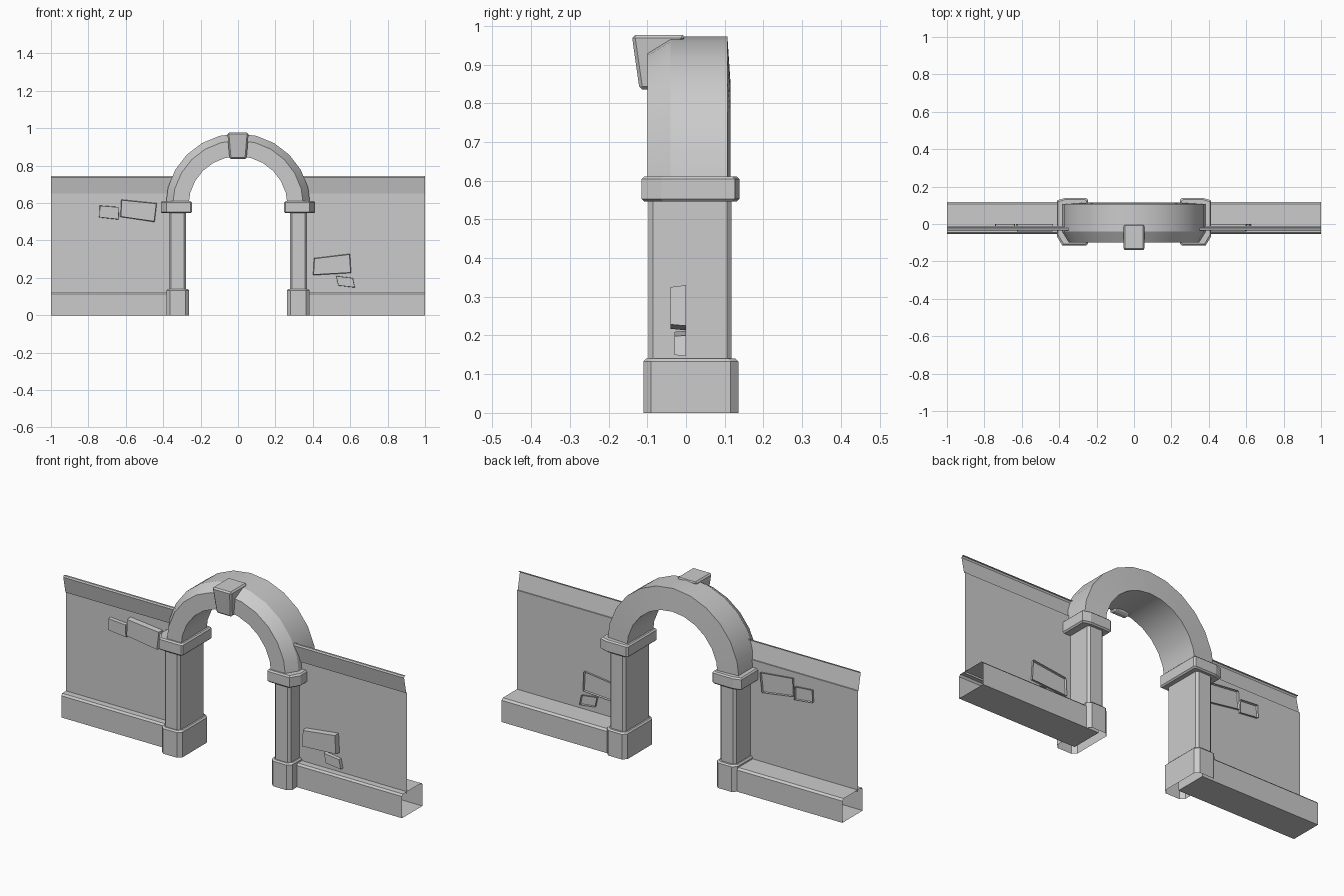
import bpy, bmesh
from math import sin, cos, pi, radians

if "Cube" in bpy.data.objects:
    bpy.data.objects.remove(bpy.data.objects["Cube"])


def loft(name, rings, closed=True, caps=(True, True), mirror=False):
    """Skin a list of matching point rings; optionally cap ends and mirror in x."""
    bm = bmesh.new()
    vs = [[bm.verts.new(p) for p in r] for r in rings]
    n = len(rings[0])
    for a, b in zip(vs, vs[1:]):
        for i in range(n if closed else n - 1):
            j = (i + 1) % n
            bm.faces.new((a[i], a[j], b[j], b[i]))
    if caps[0]:
        bm.faces.new(vs[0][::-1])
    if caps[1]:
        bm.faces.new(vs[-1])
    bmesh.ops.recalc_face_normals(bm, faces=bm.faces)
    me = bpy.data.meshes.new(name)
    bm.to_mesh(me)
    bm.free()
    ob = bpy.data.objects.new(name, me)
    bpy.context.collection.objects.link(ob)
    if mirror:
        ob.modifiers.new("Mirror", 'MIRROR').use_axis[0] = True
    return ob


def octagon(x0, x1, y0, y1, z, c, front=None, back=None, inset=0):
    """Rectangle with chamfered corners; outer corners may have their own chamfer."""
    fx, fy = front or (c, c)
    bx, by = back or (c, c)
    x0, x1, y0, y1 = x0 + inset, x1 - inset, y0 + inset, y1 - inset
    return [(x0 + c, y0, z), (x1 - fx, y0, z), (x1, y0 + fy, z), (x1, y1 - by, z),
            (x1 - bx, y1, z), (x0 + c, y1, z), (x0, y1 - c, z), (x0, y0 + c, z)]


def along_x(profile, x0, x1):
    return [[(x, y, z) for y, z in profile] for x in (x0, x1)]


# Wall sheets and front cornice
loft("wall_panel", along_x([(-0.012, 0.115), (-0.012, 0.65)], 0.34, 1),
     closed=False, caps=(False, False), mirror=True)
loft("wall_cornice", along_x([(-0.012, 0.65), (-0.018, 0.65), (-0.036, 0.737),
                              (-0.032, 0.745), (-0.022, 0.745)], 0.34, 1),
     closed=False, caps=(False, False), mirror=True)

# Hollow wall plinth, open at its outer end
loft("wall_plinth", along_x([(-0.053, 0), (0.117, 0), (0.117, 0.115), (0.107, 0.125),
                             (-0.045, 0.125), (-0.053, 0.115)], 0.31, 1),
     caps=(True, False), mirror=True)

# Pillars
P = (0.262, 0.383, -0.11, 0.135)
loft("pillar_plinth", [octagon(*P, 0, 0.02), octagon(*P, 0.133, 0.02),
                       octagon(*P, 0.14, 0.02, inset=0.007)],
     caps=(False, True), mirror=True)
S = (0.277, 0.37, -0.097, 0.118)
loft("pillar_shaft", [octagon(*S, z, 0.012) for z in (0.13, 0.56)],
     caps=(False, False), mirror=True)
C = (0.247, 0.413, -0.115, 0.138)
loft("pillar_capital", [octagon(*C, z, 0.008, (0.03, 0.05), (0.04, 0.012), i)
                        for z, i in ((0.546, 0.007), (0.553, 0), (0.604, 0), (0.611, 0.007))],
     mirror=True)

# Arch ring with chamfered front outer edge
section = [(0.265, -0.1), (0.35, -0.1), (0.387, -0.04), (0.387, 0.107), (0.267, 0.115)]
N = 12
arch = loft("arch", [[(r * cos(pi * k / N), y, 0.585 + r * sin(pi * k / N)) for r, y in section]
                     for k in range(N + 1)], caps=(False, False))
bpy.context.view_layer.objects.active = arch
arch.select_set(True)
bpy.ops.object.shade_smooth_by_angle(angle=radians(25))
arch.select_set(False)

# Keystone: tapering wedge leaning out at the top
key = loft("keystone", [
    [(-0.045, -0.12, 0.835), (0.045, -0.12, 0.835), (0.045, -0.085, 0.835), (-0.045, -0.085, 0.835)],
    [(-0.057, -0.14, 0.976), (0.057, -0.14, 0.976), (0.057, 0, 0.976), (-0.057, 0, 0.976)]])
bev = key.modifiers.new("Bevel", 'BEVEL')
bev.width, bev.segments = 0.008, 1

# Loose stones poking through the wall, open at the back
stones = {
    "left_large_stone": (0.04, [(-0.63, 0.525), (-0.445, 0.497), (-0.433, 0.6), (-0.625, 0.62)]),
    "left_small_stone": (0.03, [(-0.743, 0.522), (-0.635, 0.51), (-0.638, 0.58), (-0.74, 0.588)]),
    "right_large_stone": (0.04, [(0.4, 0.213), (0.606, 0.225), (0.6, 0.33), (0.405, 0.306)]),
    "right_small_stone": (0.03, [(0.535, 0.158), (0.626, 0.147), (0.615, 0.2), (0.523, 0.212)]),
}
for name, (d, pts) in stones.items():
    cx, cz = sum(p[0] for p in pts) / 4, sum(p[1] for p in pts) / 4
    shrink = lambda sx, sz, y: [(cx + (x - cx) * sx, y, cz + (z - cz) * sz) for x, z in pts]
    loft(name, [shrink(1, 1, 0), shrink(0.96, 0.92, -d)], caps=(False, True))
